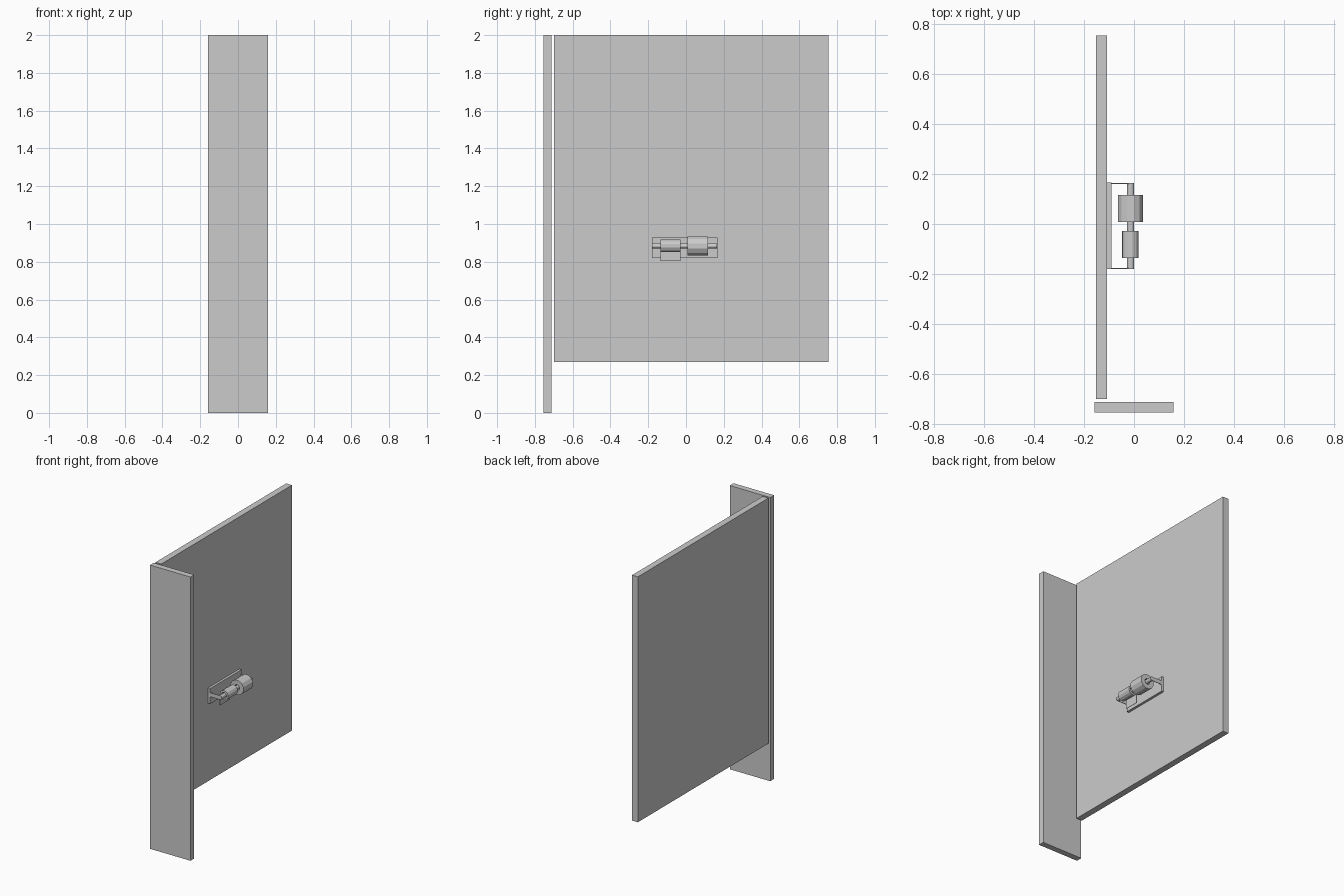
import bpy, bmesh, math

if "Cube" in bpy.data.objects:
    bpy.data.objects.remove(bpy.data.objects["Cube"])

ROD_X, ROD_Z = -0.014, 0.884


def box(name, x0, x1, y0, y1, z0, z1):
    """Box given by its extents."""
    bpy.ops.mesh.primitive_cube_add(size=1, location=((x0 + x1) / 2, (y0 + y1) / 2, (z0 + z1) / 2))
    ob = bpy.context.object
    ob.name = name
    ob.scale = (x1 - x0, y1 - y0, z1 - z0)
    bpy.ops.object.transform_apply(location=False, rotation=False, scale=True)
    return ob


def rod(name, y0, y1, r, sides=12):
    """Solid prism along y on the rod axis."""
    bpy.ops.mesh.primitive_cylinder_add(vertices=sides, radius=r, depth=y1 - y0,
                                        location=(ROD_X, (y0 + y1) / 2, ROD_Z),
                                        rotation=(math.pi / 2, 0, 0))
    bpy.context.object.name = name


def roll(name, y0, y1, r, hole, sides=12):
    """Faceted paper roll with an open core, along y."""
    bm = bmesh.new()
    rings = []
    for rad, y in ((r, y0), (r, y1), (hole, y1), (hole, y0)):
        rings.append([bm.verts.new((rad * math.cos((i + 0.5) * math.tau / sides), y,
                                    rad * math.sin((i + 0.5) * math.tau / sides)))
                      for i in range(sides)])
    for k in range(4):
        a, b = rings[k], rings[(k + 1) % 4]
        for i in range(sides):
            j = (i + 1) % sides
            bm.faces.new((a[i], a[j], b[j], b[i]))
    bmesh.ops.recalc_face_normals(bm, faces=bm.faces)
    me = bpy.data.meshes.new(name)
    bm.to_mesh(me)
    bm.free()
    ob = bpy.data.objects.new(name, me)
    ob.location = (ROD_X, 0, ROD_Z)
    bpy.context.collection.objects.link(ob)


# Partition walls
box("end_panel", -0.158, 0.158, -0.755, -0.713, 0, 2)
box("side_wall", -0.153, -0.108, -0.70, 0.755, 0.27, 2)

# Holder: back plate, two thin arms and the rod
box("back_plate", -0.108, -0.091, -0.18, 0.167, 0.82, 0.928)
for name, y in (("front_arm", -0.178), ("rear_arm", 0.162)):
    box(name, -0.091, ROD_X, y - 0.002, y + 0.002, ROD_Z - 0.014, ROD_Z + 0.014)
rod("holder_rod", -0.18, 0.164, 0.014)

# Full roll, used roll and its hanging sheet
roll("full_roll", 0.009, 0.116, 0.052, 0.02)
roll("used_roll", -0.136, -0.029, 0.034, 0.02)
box("hanging_sheet", -0.048, -0.046, -0.136, -0.029, 0.804, ROD_Z)
